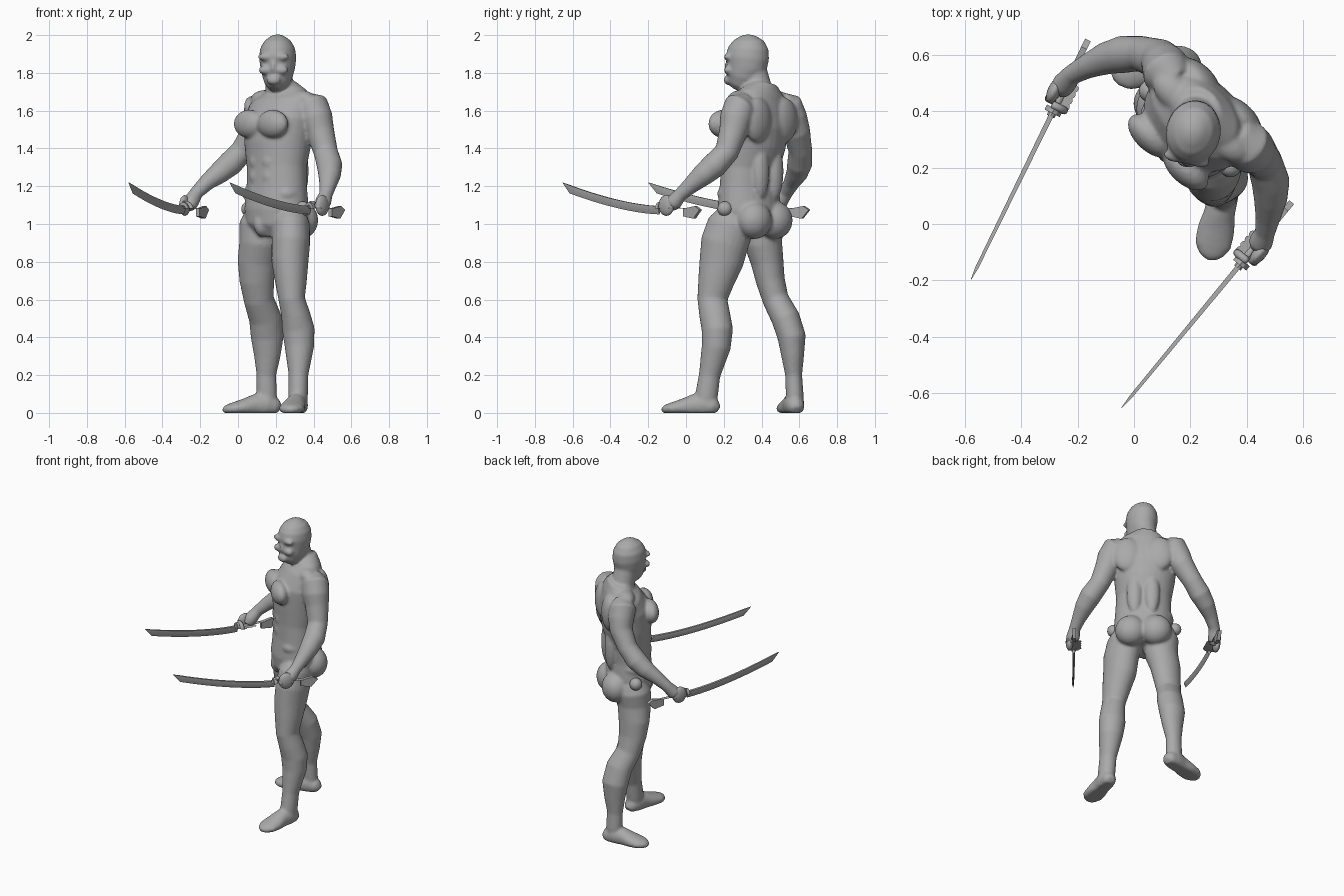
import bpy, bmesh, math
from mathutils import Vector, Matrix

if "Cube" in bpy.data.objects:
    bpy.data.objects.remove(bpy.data.objects["Cube"])

grey = bpy.data.materials.new("plain grey")
grey.use_nodes = True
COLOUR = (0.4, 0.4, 0.4, 1)
grey.diffuse_color = COLOUR
grey.node_tree.nodes["Principled BSDF"].inputs["Base Color"].default_value = COLOUR

LEFT = Vector((0.73, -0.68, 0)).normalized()   # torso's left
FRONT = Vector((-0.68, -0.73, 0)).normalized()  # torso's front
CORE = Vector((0.21, 0.35, 0))
X = Vector((1, 0, 0))


def loft(bm, sections, side=X, n=24):
    """Closed tube through (x, y, z, half width, half depth) sections."""
    pts = [Vector(s[:3]) for s in sections]
    rings = []
    for i, s in enumerate(sections):
        t = (pts[min(i + 1, len(pts) - 1)] - pts[max(i - 1, 0)]).normalized()
        a = (side - t * side.dot(t)).normalized()
        b = t.cross(a)
        ring = []
        for k in range(n):
            w = math.tau * k / n
            p = pts[i] + a * (s[3] * math.cos(w)) + b * (s[-1] * math.sin(w))
            p.z = max(p.z, 0)
            ring.append(bm.verts.new(p))
        rings.append(ring)
    for r, q in zip(rings, rings[1:]):
        for k in range(n):
            bm.faces.new((r[k], r[(k + 1) % n], q[(k + 1) % n], q[k]))
    bm.faces.new(rings[0][::-1])
    bm.faces.new(rings[-1])


def blob(bm, centre, radii, side=LEFT):
    """Ellipsoid turned so its first radius runs along the side vector."""
    rot = Matrix.Rotation(math.atan2(side.y, side.x), 4, "Z")
    bmesh.ops.create_uvsphere(bm, u_segments=20, v_segments=12, radius=1,
                              matrix=Matrix.Translation(centre) @ rot @ Matrix.Diagonal((*radii, 1)))


def muscle(bm, u, f, z, radii):
    """Mirrored pair of torso muscles, placed sideways, forward and up."""
    for s in (-1, 1):
        blob(bm, CORE + LEFT * (s * u) + FRONT * f + Vector((0, 0, z)), radii)


def finish(bm, name, angle=180):
    bmesh.ops.recalc_face_normals(bm, faces=bm.faces)
    mesh = bpy.data.meshes.new(name)
    bm.to_mesh(mesh)
    bm.free()
    mesh.materials.append(grey)
    ob = bpy.data.objects.new(name, mesh)
    bpy.context.collection.objects.link(ob)
    bpy.ops.object.select_all(action="DESELECT")
    ob.select_set(True)
    bpy.context.view_layer.objects.active = ob
    bpy.ops.object.shade_smooth_by_angle(angle=math.radians(angle))
    return ob


body = bmesh.new()

# Torso and neck
loft(body, [(.2, .34, .94, .12, .10), (.2, .335, 1, .175, .14), (.205, .335, 1.08, .188, .15),
            (.205, .335, 1.2, .178, .135), (.205, .34, 1.3, .175, .137), (.21, .355, 1.42, .192, .157),
            (.22, .365, 1.54, .205, .16), (.235, .39, 1.63, .205, .125), (.24, .405, 1.69, .15, .09),
            (.23, .41, 1.74, .08, .07)], LEFT, 32)
loft(body, [(.225, .4, 1.62, .09), (.22, .38, 1.72, .075), (.21, .35, 1.84, .07)])
muscle(body, .085, .13, 1.53, (.1, .055, .075))     # chest
muscle(body, .1, -.135, 1.55, (.095, .05, .12))     # shoulder blades
muscle(body, .055, -.115, 1.28, (.05, .04, .15))    # lower back
muscle(body, .08, -.09, 1.02, (.1, .09, .1))        # buttocks
muscle(body, .12, -.04, 1.66, (.1, .06, .05))       # shoulder tops
muscle(body, .13, .03, 1.16, (.055, .09, .05))      # flanks
for z in (1.17, 1.25, 1.33):
    muscle(body, .04, .12, z, (.045, .03, .045))    # stomach
blob(body, CORE + FRONT * .11 + Vector((0, 0, 1)), (.045, .06, .07))

# Head and masked face
HEAD = Vector((.97, -.2, 0))
loft(body, [(.195, .275, 1.71, .03, .04), (.2, .285, 1.735, .06, .068), (.207, .3, 1.78, .08, .09),
            (.21, .32, 1.83, .092, .108), (.21, .325, 1.88, .098, .116), (.21, .33, 1.93, .092, .108),
            (.21, .33, 1.97, .069, .083), (.21, .33, 1.995, .036, .042), (.21, .33, 2.004, .01, .01)], HEAD, 32)
for s in (-1, 1):
    for out, y, z, radii in ((.04, .232, 1.885, (.045, .022, .02)), (.045, .235, 1.815, (.036, .025, .024))):
        blob(body, Vector((.187, y, z)) + HEAD * (s * out), radii, HEAD)
blob(body, (.185, .218, 1.83), (.013, .014, .035), HEAD)
blob(body, (.187, .222, 1.762), (.038, .022, .026), HEAD)

# Legs
loft(body, [(.28, .25, 1.06, .08, .09), (.28, .24, 1, .1, .125), (.28, .205, .9, .102, .127),
            (.275, .187, .8, .098, .117), (.28, .16, .7, .085, .097), (.285, .14, .6, .07, .08),
            (.305, .152, .52, .077, .082), (.32, .166, .44, .086, .083), (.325, .16, .35, .078, .077),
            (.32, .125, .2, .052, .057), (.318, .11, .1, .052, .06), (.318, .105, .05, .05, .055)])
loft(body, [(.13, .41, 1.06, .09, .09), (.12, .41, 1, .112, .11), (.115, .407, .9, .108, .102),
            (.1, .43, .8, .103, .087), (.1, .447, .7, .092, .077), (.11, .475, .6, .08, .07),
            (.145, .528, .5, .087, .076), (.155, .56, .4, .087, .075), (.155, .565, .3, .07, .06),
            (.15, .57, .2, .052, .045), (.152, .575, .1, .054, .047), (.155, .575, .05, .05, .045)])

# Feet: distance from heel, half width, height
STEPS = ((0, .025, .04), (.02, .045, .075), (.07, .055, .11), (.13, .055, .1),
         (.19, .066, .075), (.25, .066, .055), (.285, .045, .042), (.303, .018, .025))
for heel, toe in (((.33, .17, 0), (.27, -.125, 0)), ((.22, .585, 0), (-.085, .53, 0))):
    heel = Vector(heel)
    way = (Vector(toe) - heel).normalized()
    loft(body, [(*(heel + way * d)[:2], h * .4, w, h * .6) for d, w, h in STEPS],
         Vector((-way.y, way.x, 0)))

# Arms down to the wrists
loft(body, [(.36, .32, 1.64, .06), (.395, .285, 1.62, .088), (.415, .265, 1.56, .087), (.435, .25, 1.49, .075),
            (.465, .215, 1.38, .064), (.485, .15, 1.31, .068), (.485, .09, 1.26, .06),
            (.475, .02, 1.2, .044), (.465, -.03, 1.155, .036), (.45, -.065, 1.115, .044), (.44, -.08, 1.085, .03)])
loft(body, [(.15, .5, 1.64, .06), (.115, .535, 1.62, .086), (.11, .56, 1.56, .083), (.09, .585, 1.49, .073),
            (.025, .605, 1.39, .063), (-.04, .602, 1.32, .067), (-.1, .588, 1.27, .058),
            (-.165, .56, 1.22, .044), (-.22, .53, 1.165, .036), (-.25, .495, 1.115, .043), (-.258, .47, 1.085, .03)])

figure = finish(body, "body")
fuse = figure.modifiers.new("fuse", "REMESH")
fuse.mode = "VOXEL"
fuse.voxel_size = 0.009
fuse.use_smooth_shade = True
soften = figure.modifiers.new("soften", "SMOOTH")
soften.factor = 0.5
soften.iterations = 5

# Round hip studs
for name, s in (("left_hip_stud", 1), ("right_hip_stud", -1)):
    bm = bmesh.new()
    blob(bm, CORE + LEFT * (.195 * s) + FRONT * .015 + Vector((0, 0, 1.08)), (.04, .04, .04))
    finish(bm, name)


def place(ob, guard, tip):
    ob.location = guard
    ob.rotation_euler.z = math.atan2(tip[1] - guard[1], tip[0] - guard[0])


def sword(name, guard, tip):
    bm = bmesh.new()
    # Curved wedge blade, sharp edge below
    rows, steps = [], 14
    for i in range(steps + 1):
        t = i / steps
        top = .012 + .125 * t ** 1.6
        deep = .044 if i < steps else .004
        thick = .009 * (1 - .4 * t) if i < steps else .001
        x = .665 * t
        rows.append([bm.verts.new(p) for p in ((x, -thick, top), (x, thick, top),
                                               (x, thick, top - deep * .5), (x, 0, top - deep), (x, -thick, top - deep * .5))])
    for r, q in zip(rows, rows[1:]):
        for k in range(5):
            bm.faces.new((r[k], r[(k + 1) % 5], q[(k + 1) % 5], q[k]))
    bm.faces.new(rows[0])
    bm.faces.new(rows[-1][::-1])
    # Guard, grip and flat slanted butt
    side = Vector((0, 1, 0))
    loft(bm, [(-.012, 0, -.007, .03, .04), (.008, 0, -.007, .03, .04)], side, 12)
    loft(bm, [(.02, 0, -.008, .015, .026), (-.03, 0, -.01, .015, .02), (-.19, 0, -.02, .014, .019)], side, 12)
    plate = [(-.17, -.002), (-.25, .012), (-.282, -.008), (-.24, -.055), (-.17, -.042)]
    rims = [[bm.verts.new((x, y, z)) for x, z in plate] for y in (-.011, .011)]
    bm.faces.new(rims[0])
    bm.faces.new(rims[1][::-1])
    for k in range(5):
        j = (k + 1) % 5
        bm.faces.new((rims[0][k], rims[1][k], rims[1][j], rims[0][j]))
    place(finish(bm, name, 30), guard, tip)


def hand(name, guard, tip, out):
    bm = bmesh.new()
    # Palm and knuckles outside the grip
    blob(bm, (-.07, out * .028, .015), (.05, .024, .055), X)
    # Curled fingers and thumb
    for i in range(5):
        x = -.034 - .024 * i if i < 4 else -.02
        start, sweep = (60, -250) if i < 4 else (70, 140)
        arc = [math.radians(start + sweep * k / 8) for k in range(9)]
        loft(bm, [(x, out * .034 * math.cos(w), -.012 + .038 * math.sin(w), .014) for w in arc], X, 10)
    place(finish(bm, name), guard, tip)


for label, guard, tip, out in (("left", (.38, -.14, 1.083), (-.05, -.66), 1),
                               ("right", (-.287, .4, 1.083), (-.575, -.19), -1)):
    sword(label + "_sword", guard, tip)
    hand(label + "_hand", guard, tip, out)
